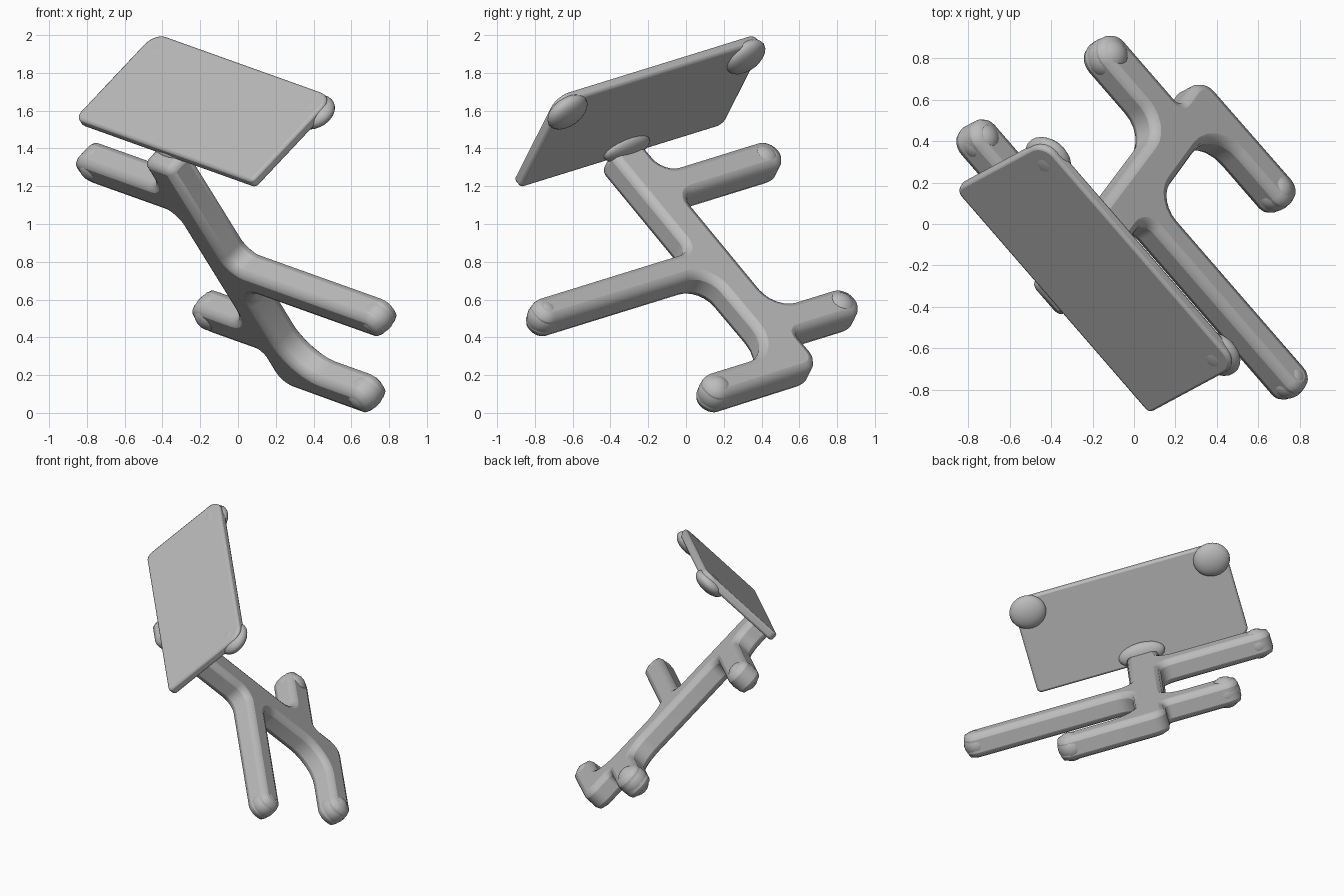
import bpy, bmesh, math
from mathutils import Vector, Matrix

cube = bpy.data.objects.get("Cube")
if cube:
    bpy.data.objects.remove(cube)

# Tilted frame: U along the panel, V up the panel, N out of its face
U = Vector((0.638, -0.736, -0.228)).normalized()
V = Vector((0.644, 0.345, 0.683))
V = (V - U * V.dot(U)).normalized()
N = U.cross(V)
FRAME = Matrix((U, V, N)).transposed().to_4x4()

gray = bpy.data.materials.new("light gray")
gray.use_nodes = True
gray.diffuse_color = (0.5, 0.5, 0.5, 1)
gray.node_tree.nodes["Principled BSDF"].inputs["Base Color"].default_value = (0.5, 0.5, 0.5, 1)


def rounded(corners, steps=6):
    """Replace each corner (a, b, radius) with an arc."""
    pts = []
    for i, (a, b, r) in enumerate(corners):
        p = Vector((a, b))
        if r == 0:
            pts.append(p)
            continue
        q = Vector(corners[i - 1][:2])
        s = Vector(corners[(i + 1) % len(corners)][:2])
        start = p + (q - p).normalized() * r
        end = p + (s - p).normalized() * r
        centre = start + end - p
        for k in range(steps + 1):
            t = k / steps * math.pi / 2
            pts.append(centre + (start - centre) * math.cos(t) + (end - centre) * math.sin(t))
    return pts


def slab(bm, outline, place, depth):
    """Extrude an outline; place(a, b) gives its 3D point."""
    face = bm.faces.new([bm.verts.new(place(p.x, p.y)) for p in outline])
    new = bmesh.ops.extrude_face_region(bm, geom=[face])["geom"]
    bmesh.ops.translate(bm, vec=depth, verts=[g for g in new if isinstance(g, bmesh.types.BMVert)])


def blob(bm, centre, size):
    m = Matrix.Translation(centre) @ Matrix.Diagonal((*size, 1))
    bmesh.ops.create_icosphere(bm, subdivisions=3, radius=1, matrix=m)


def finish(name, bm):
    bmesh.ops.recalc_face_normals(bm, faces=bm.faces)
    mesh = bpy.data.meshes.new(name)
    bm.to_mesh(mesh)
    bm.free()
    mesh.transform(FRAME)
    mesh.materials.append(gray)
    obj = bpy.data.objects.new(name, mesh)
    bpy.context.collection.objects.link(obj)
    return obj


def bevel(obj, width):
    mod = obj.modifiers.new("soft edges", "BEVEL")
    mod.width = width
    mod.segments = 2
    mod.limit_method = "ANGLE"
    mod.angle_limit = math.radians(50)


def smooth(obj):
    bpy.ops.object.select_all(action="DESELECT")
    obj.select_set(True)
    bpy.context.view_layer.objects.active = obj
    bpy.ops.object.shade_smooth_by_angle(angle=math.radians(35))


# Flat panel with rounded corners
bm = bmesh.new()
panel_shape = rounded([(-1.03, 0.568, 0.05), (0.44, 0.568, 0.03), (0.44, 1.23, 0.09), (-1.03, 1.23, 0.09)])
slab(bm, panel_shape, lambda a, b: (a, b, 1.297), (0, 0, 0.06))
panel = finish("panel", bm)
bevel(panel, 0.015)
smooth(panel)

# Low swellings behind the upper corners
for side, a in (("left", 0.355), ("right", -0.925)):
    bm = bmesh.new()
    blob(bm, (a, 1.13, 1.3), (0.125, 0.115, 0.06))
    smooth(finish(side + "_corner_swelling", bm))

# Branching frame: a stem with four limbs, filleted where they meet
bm = bmesh.new()
frame_shape = rounded([
    (-0.185, 1.31, 0), (-0.175, 0.558, 0.08),
    (0.99, 0.558, 0.075), (0.99, 0.398, 0.075), (-0.175, 0.398, 0.13),
    (-0.175, -0.215, 0.2), (0.38, -0.215, 0.08), (0.38, -0.385, 0.08),
    (-0.38, -0.38, 0.1), (-0.38, -0.135, 0.04),
    (-0.89, -0.135, 0.09), (-0.89, 0.055, 0.09), (-0.39, 0.055, 0.14),
    (-0.4, 0.91, 0.08), (-1.165, 0.91, 0.085), (-1.165, 1.09, 0.085),
    (-0.41, 1.09, 0.1), (-0.41, 1.31, 0)])
slab(bm, frame_shape, lambda a, b: (a, 0.475, b), (0, 0.17, 0))
branches = finish("branching_frame", bm)
bevel(branches, 0.05)
smooth(branches)

# Rounded limb tips
tips = {"upper_right": (-1.07, 1.0, 0.095), "upper_left": (0.915, 0.478, 0.085),
        "lower_right": (-0.795, -0.038, 0.1), "lower_left": (0.295, -0.302, 0.092)}
for name, (a, c, r) in tips.items():
    bm = bmesh.new()
    blob(bm, (a, 0.56, c), (r, r * 1.08, r))
    smooth(finish(name + "_tip", bm))

# Flared collar where the stem meets the panel
bm = bmesh.new()
blob(bm, (-0.3, 0.635, 1.297), (0.16, 0.08, 0.05))
smooth(finish("stem_collar", bm))
